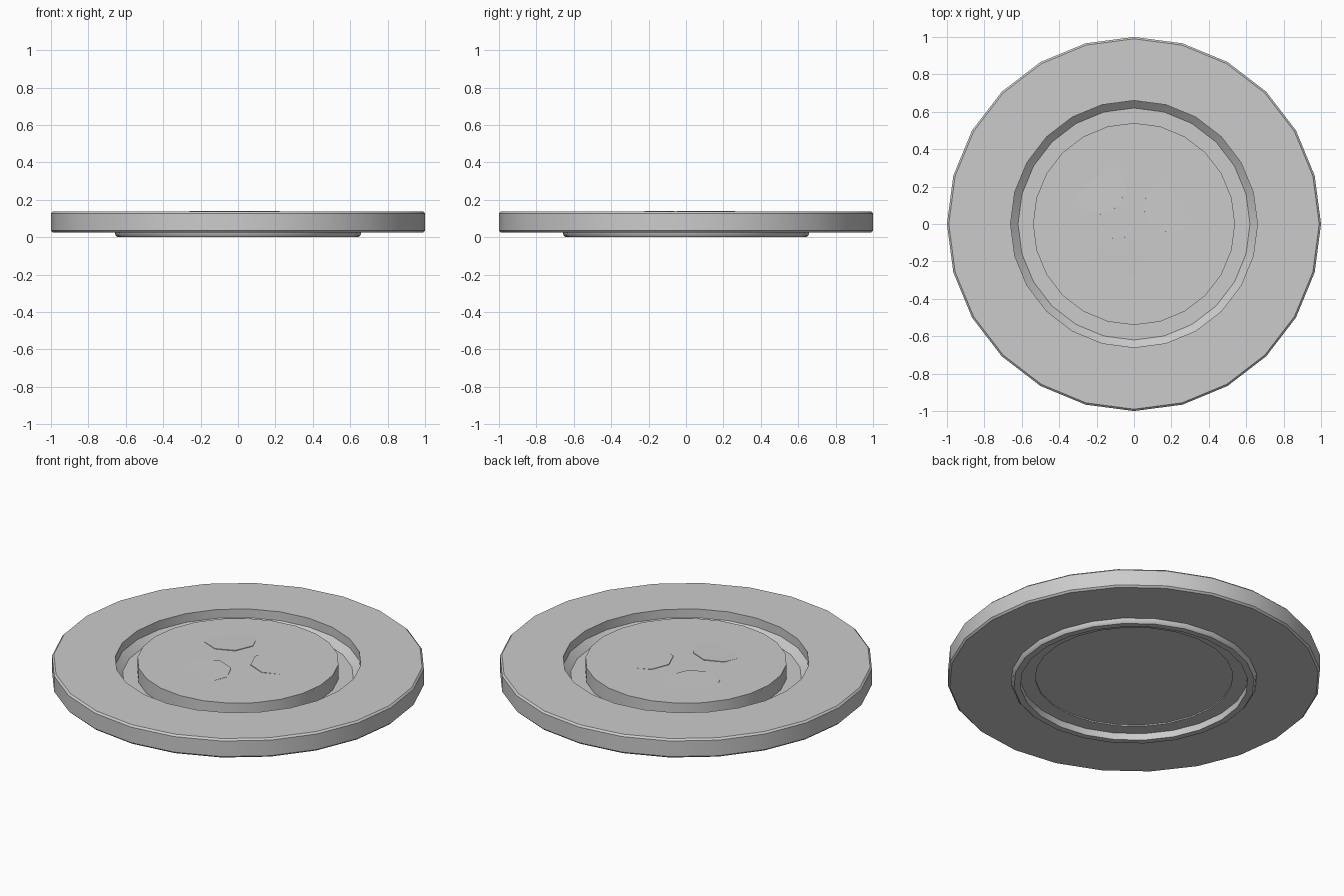
import bpy, bmesh, math
from mathutils import Matrix, Vector

if "Cube" in bpy.data.objects:
    bpy.data.objects.remove(bpy.data.objects["Cube"])

SIDES = 24


def finish(name, bm, smooth=True):
    bmesh.ops.recalc_face_normals(bm, faces=bm.faces)
    mesh = bpy.data.meshes.new(name)
    bm.to_mesh(mesh)
    bm.free()
    obj = bpy.data.objects.new(name, mesh)
    bpy.context.collection.objects.link(obj)
    if smooth:
        bpy.ops.object.select_all(action='DESELECT')
        bpy.context.view_layer.objects.active = obj
        obj.select_set(True)
        bpy.ops.object.shade_smooth_by_angle(angle=math.radians(40))
    return obj


def lathe(name, profile):
    """Revolve a closed (radius, z) outline around z."""
    bm = bmesh.new()
    rings = []
    for i in range(SIDES):
        a = 2 * math.pi * i / SIDES
        rings.append([bm.verts.new((r * math.cos(a), r * math.sin(a), z)) for r, z in profile])
    n = len(profile)
    for i in range(SIDES):
        p, q = rings[i], rings[(i + 1) % SIDES]
        for j in range(n):
            k = (j + 1) % n
            bm.faces.new((p[j], q[j], q[k], p[k]))
    return finish(name, bm)


def disc(name, radius, depth, sides, matrix, smooth):
    bm = bmesh.new()
    bmesh.ops.create_cone(bm, cap_ends=True, segments=sides, radius1=radius,
                          radius2=radius, depth=depth, matrix=matrix)
    return finish(name, bm, smooth)


# Wide outer plate with softened rim
lathe("outer_plate", [(0.66, 0.025), (0.99, 0.025), (1.0, 0.035), (1.0, 0.127),
                      (0.99, 0.137), (0.66, 0.137)])

# Lip below the plate, sloping in to the groove floor
lathe("base_lip", [(0.61, 0.0), (0.645, 0.0), (0.655, 0.01), (0.66, 0.03),
                   (0.66, 0.085), (0.65, 0.075), (0.62, 0.05), (0.61, 0.04)])

# Groove floor between lip and raised centre
lathe("groove_floor", [(0.53, 0.04), (0.625, 0.04), (0.625, 0.05), (0.53, 0.05)])

# Raised centre disc
disc("centre_disc", 0.54, 0.09, SIDES, Matrix.Translation((0, 0, 0.092)), True)

# Three octagonal pads, tipped so only the outer edges stand proud
for i, (x, y) in enumerate([(-0.185, 0.195), (0.19, 0.095), (-0.075, -0.205)]):
    axis = Vector((y, -x, 0)).normalized()
    m = Matrix.Translation((x, y, 0.127)) @ Matrix.Rotation(math.radians(-1.2), 4, axis)
    disc(f"pad_{i + 1}", 0.145, 0.022, 8, m, False)
